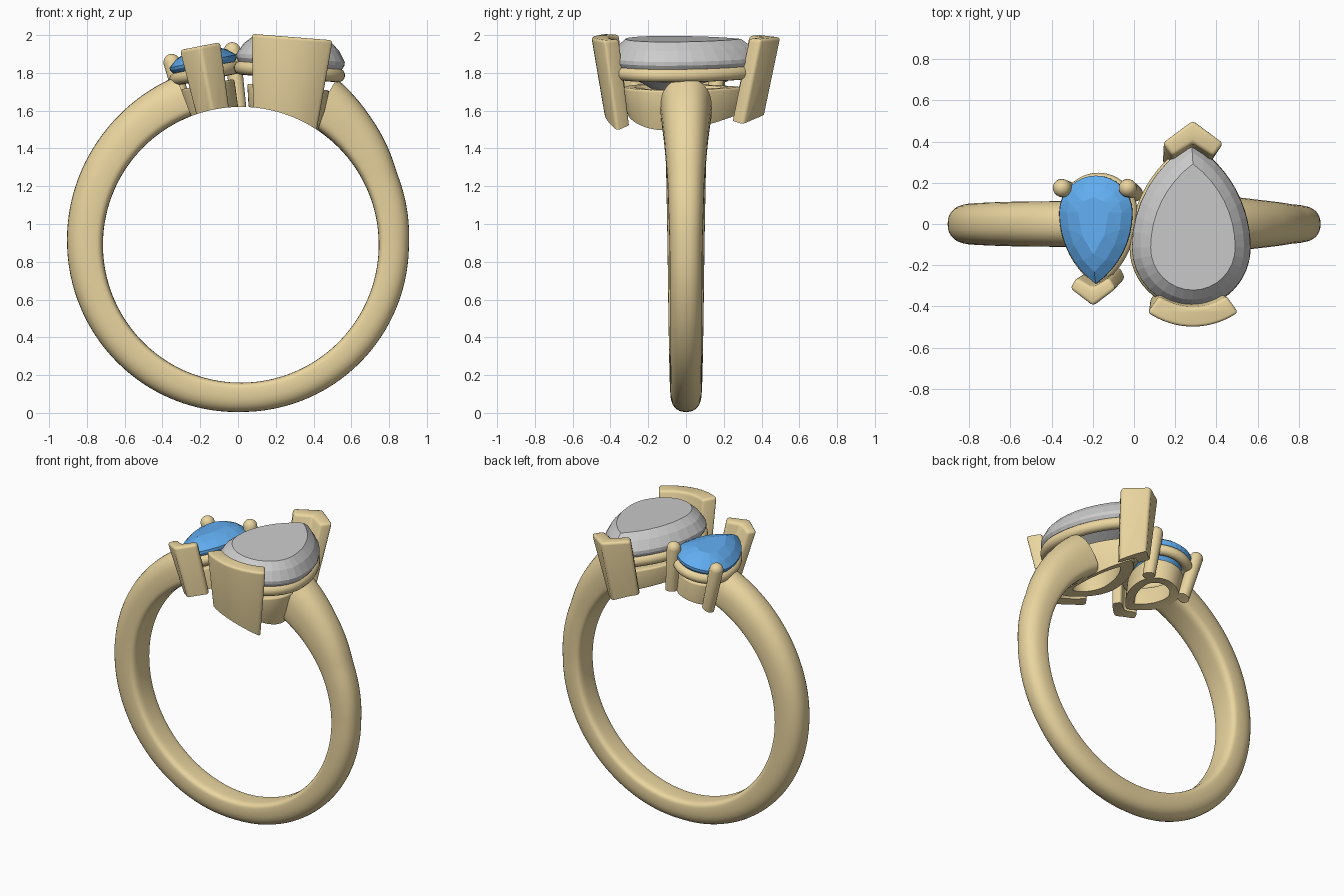
import bpy, bmesh, math
from math import sin, cos, pi, radians
from mathutils import Matrix, Vector

if "Cube" in bpy.data.objects:
    bpy.data.objects.remove(bpy.data.objects["Cube"])

FINGER = (0.015, 0.89, 0.73)          # finger hole: x, z, radius


def material(name, rgb):
    m = bpy.data.materials.new(name)
    m.diffuse_color = (*rgb, 1)
    m.use_nodes = True
    m.node_tree.nodes["Principled BSDF"].inputs["Base Color"].default_value = m.diffuse_color
    return m


gold = material("gold", (0.83, 0.67, 0.35))
blue = material("blue", (0.12, 0.42, 0.88))


def make(name, bm, mat=None, frame=Matrix()):
    bmesh.ops.transform(bm, matrix=frame, verts=bm.verts)
    bmesh.ops.recalc_face_normals(bm, faces=bm.faces)
    me = bpy.data.meshes.new(name)
    bm.to_mesh(me)
    bm.free()
    ob = bpy.data.objects.new(name, me)
    bpy.context.collection.objects.link(ob)
    if mat:
        me.materials.append(mat)
    return ob


def loft(rings, cyclic=False):
    """Skin a list of closed loops, capped unless cyclic."""
    bm = bmesh.new()
    vs = [[bm.verts.new(p) for p in r] for r in rings]
    n = len(rings[0])
    for i in range(len(vs) if cyclic else len(vs) - 1):
        a, b = vs[i], vs[(i + 1) % len(vs)]
        for k in range(n):
            bm.faces.new((a[k], a[(k + 1) % n], b[(k + 1) % n], b[k]))
    if not cyclic:
        bm.faces.new(vs[0])
        bm.faces.new(vs[-1])
    return bm


def finish(ob, bevel=0, cutter=None):
    bpy.ops.object.select_all(action='DESELECT')
    bpy.context.view_layer.objects.active = ob
    ob.select_set(True)
    if bevel:
        m = ob.modifiers.new("bevel", 'BEVEL')
        m.width, m.segments, m.limit_method = bevel, 3, 'ANGLE'
        m.angle_limit = radians(35)
        bpy.ops.object.modifier_apply(modifier=m.name)
    if cutter:
        m = ob.modifiers.new("finger", 'BOOLEAN')
        m.object, m.operation, m.solver = cutter, 'DIFFERENCE', 'EXACT'
        bpy.ops.object.modifier_apply(modifier=m.name)
    bpy.ops.object.shade_smooth_by_angle(angle=radians(35))


# finger hole cutter
fx, fz, fr = FINGER
cutter = make("finger_cutter", loft([[(fx + fr * cos(k * pi / 80), y, fz + fr * sin(k * pi / 80))
                                      for k in range(160)] for y in (-1, 1)]))
cutter.hide_render = True

# shank: clockwise angle from top, thickness, half width
KEYS = [(30, .285, .137), (45, .235, .118), (65, .18, .098), (90, .16, .087), (180, .155, .082),
        (270, .19, .098), (310, .208, .108), (339, .225, .112)]


def key_at(a):
    for (a0, t0, w0), (a1, t1, w1) in zip(KEYS, KEYS[1:]):
        if a <= a1:
            f = (a - a0) / (a1 - a0)
            return t0 + (t1 - t0) * f, w0 + (w1 - w0) * f


def spow(v, p):
    return math.copysign(abs(v) ** p, v)


rings = []
for i in range(121):
    deg = 30 + 309 * i / 120
    t, w = key_at(deg)
    a, ring = radians(deg), []
    for k in range(32):
        u = 2 * pi * k / 32
        if sin(u) >= 0:                # domed outside
            y, r = w * spow(cos(u), .85), .35 * t + .65 * t * spow(sin(u), .85)
        else:                          # flatter comfort inside
            y, r = w * spow(cos(u), .5), .35 * t + .35 * t * spow(sin(u), .5)
        ring.append((fx + (fr + r) * sin(a), y, fz + (fr + r) * cos(a)))
    rings.append(ring)
finish(make("shank", loft(rings), gold))


def pear(a, h, c, s, d=0, n=14, m=12):
    """Pear outline offset by d: half width a, tip h above the round's centre c, s = tip side."""
    R = (a * a + h * h) / (2 * a)
    r = R + d
    phi = math.acos((R - a) / r)
    side = [(a - R + r * cos(phi * (1 - k / n)), r * sin(phi * (1 - k / n))) for k in range(n)]
    pts = side + [((a + d) * cos(pi * k / (2 * m)), -(a + d) * sin(pi * k / (2 * m)))
                  for k in range(2 * m + 1)]
    pts += [(-x, y) for x, y in side[:0:-1]]
    return [(x, s * (y + c)) for x, y in pts]


def setting(name, loc, tilt, shape, gallery, rim, v_prong, gem, n, m, gem_mat):
    frame = Matrix.Translation(loc) @ Matrix.Rotation(radians(tilt), 4, 'Y')
    s = shape[3]
    # faceted stone as a hull of stacked pear outlines
    bm = bmesh.new()
    for d, z, div in gem:
        for x, y in pear(*shape, d, n // div, m // div):
            bm.verts.new((x, y, z))
    bm.verts.new((0, s * shape[2], -0.2))
    bmesh.ops.convex_hull(bm, input=bm.verts)
    bmesh.ops.dissolve_limit(bm, angle_limit=radians(1), verts=bm.verts, edges=bm.edges)
    make(name + "_stone", bm, gem_mat, frame)
    # round rim under the stone
    d, z, r = rim
    loops = [[(x, y, z + r * sin(u)) for x, y in pear(*shape, d + r * cos(u))]
             for u in (2 * pi * k / 16 for k in range(16))]
    finish(make(name + "_rim", loft(loops, True), gold, frame))
    # lower gallery wall
    loops = [[(x, y, z) for x, y in pear(*shape, d)] for d, z in gallery]
    finish(make(name + "_gallery", loft(loops, True), gold, frame), 0.012, cutter)
    # V prong on the tip: outer tip, arm ends, inner notch
    tip, (ox, oy), (ix, iy), notch, top, bottom, lean = v_prong
    half = [(0, tip), (ox, oy), (ix, iy), (0, notch), (-ix, iy), (-ox, oy)]
    loops = [[(x * f, s * (y - l), z) for x, y in half]
             for z, f, l in ((bottom, .75, lean), (top, 1, 0))]
    finish(make(name + "_v_prong", loft(loops), gold, frame), 0.018, cutter)
    return frame


big = setting("large", (0.278, 0, 1.875), 4.5, (0.288, 0.505, -0.115, 1),
              [(-.07, -.15), (-.085, -.26), (-.13, -.42), (-.2, -.42), (-.14, -.15)],
              (-.03, -.068, .037),
              (.505, (.15, .395), (.10, .33), .395, .115, -.42, .11),
              [(-.012, -.035, 1), (0, -.015, 1), (0, .005, 1), (-.035, .062, 1), (-.082, .105, 1)],
              8, 8, None)
small = setting("small", (-0.185, 0, 1.858), -11, (0.18, 0.345, -0.055, -1),
                [(-.035, -.12), (-.05, -.4), (-.105, -.4), (-.09, -.12)],
                (-.02, -.062, .034),
                (.40, (.115, .315), (.08, .26), .31, .085, -.38, .07),
                [(-.01, -.025, 1), (0, -.01, 1), (0, .004, 1), (-.045, .042, 2), (-.105, .068, 4)],
                8, 8, blue)

# broad curved prong on the round end of the large stone
loops = []
for z, ro, ri in ((-.42, .295, .21), (.115, .386, .288)):
    ang = [radians(-35 + 70 * k / 16) for k in range(17)]
    loops.append([(ro * sin(a), -.115 - ro * cos(a), z) for a in ang] +
                 [(ri * sin(a), -.115 - ri * cos(a), z) for a in reversed(ang)])
finish(make("large_curved_prong", loft(loops), gold, big), 0.018, cutter)

# two ball-topped prongs on the round end of the small stone
for side, tag in ((-1, "left"), (1, "right")):
    base, top = Vector((side * .13, .135, -.42)), Vector((side * .163, .175, .03))
    stops = [(base, .036)] + [(top + Vector((0, 0, .044 * sin(e))), .044 * cos(e))
                              for e in (radians(v) for v in (0, 20, 40, 60, 75, 86))]
    loops = [[(p.x + r * cos(k * pi / 12), p.y + r * sin(k * pi / 12), p.z) for k in range(24)]
             for p, r in stops]
    finish(make("small_prong_" + tag, loft(loops), gold, small), 0, cutter)

bpy.data.objects.remove(cutter)
